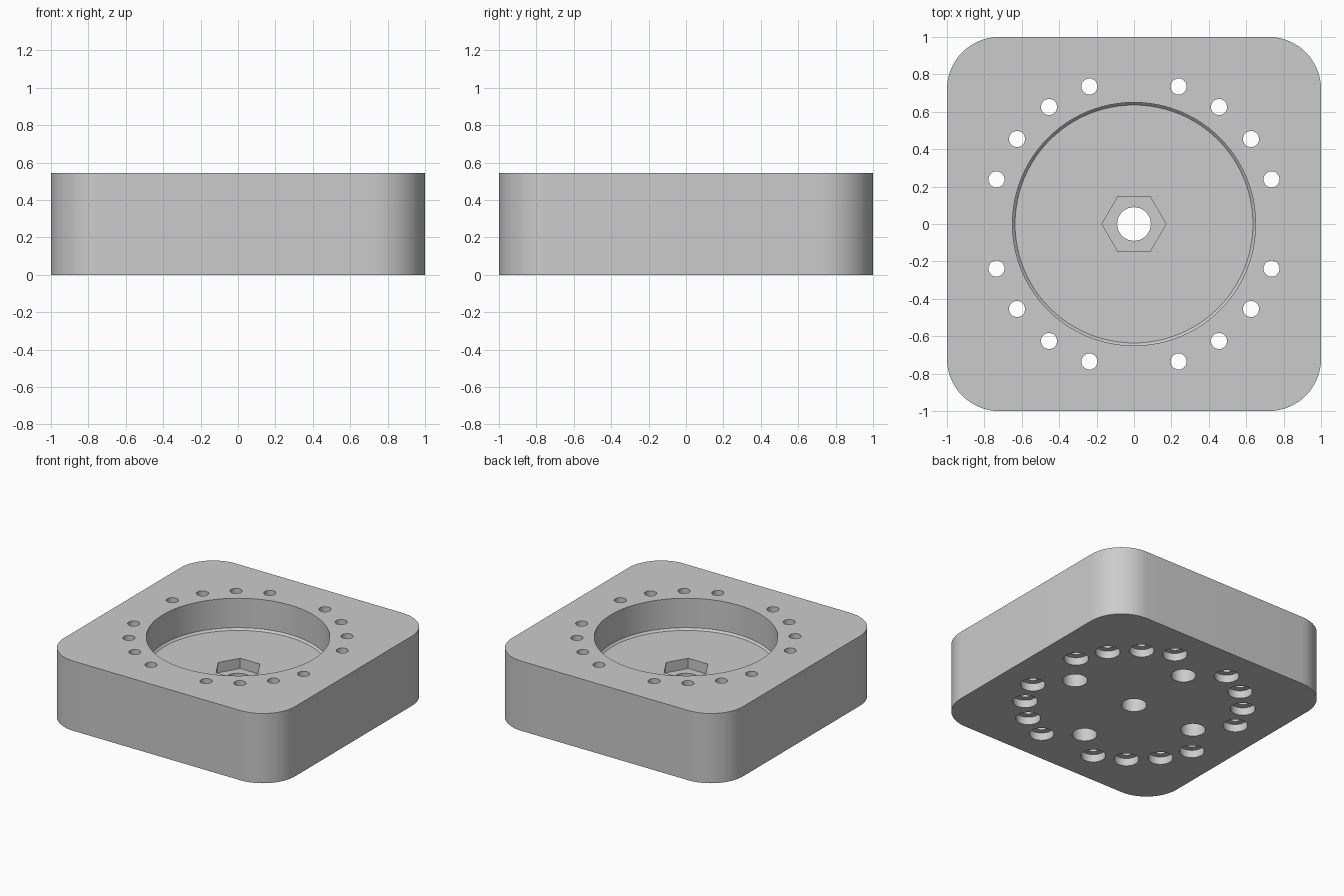
import bpy, bmesh
from math import cos, sin, pi, radians

cube = bpy.data.objects.get("Cube")
if cube:
    bpy.data.objects.remove(cube, do_unlink=True)

HEIGHT = 0.545
CORNER = 0.28
FLOOR = 0.30        # pocket floor
NUT_FLOOR = 0.22    # hexagonal recess floor

grey = bpy.data.materials.new("light_grey")
grey.use_nodes = True
grey.diffuse_color = (0.6, 0.6, 0.6, 1)
grey.node_tree.nodes["Principled BSDF"].inputs["Base Color"].default_value = (0.6, 0.6, 0.6, 1)


def circle(r, z, n, cx=0, cy=0):
    return [(cx + r * cos(2 * pi * i / n), cy + r * sin(2 * pi * i / n), z) for i in range(n)]


def add_stack(bm, loops):
    """Closed solid skinned through a stack of equal-length loops."""
    rings = [[bm.verts.new(p) for p in loop] for loop in loops]
    n = len(rings[0])
    for low, high in zip(rings, rings[1:]):
        for i in range(n):
            j = (i + 1) % n
            bm.faces.new((low[i], low[j], high[j], high[i]))
    bm.faces.new(rings[0][::-1])
    bm.faces.new(rings[-1])


def make_object(name, bm):
    bmesh.ops.recalc_face_normals(bm, faces=bm.faces[:])
    mesh = bpy.data.meshes.new(name)
    bm.to_mesh(mesh)
    bm.free()
    mesh.materials.append(grey)
    obj = bpy.data.objects.new(name, mesh)
    bpy.context.collection.objects.link(obj)
    return obj


def turned(bm, profile, n, cx=0, cy=0):
    add_stack(bm, [circle(r, z, n, cx, cy) for r, z in profile])


# Block with rounded vertical corners
STEPS = 16
outline = []
for k, (sx, sy) in enumerate([(1, 1), (-1, 1), (-1, -1), (1, -1)]):
    for i in range(STEPS + 1):
        a = pi / 2 * (k + i / STEPS)
        outline.append((sx * (1 - CORNER) + CORNER * cos(a),
                        sy * (1 - CORNER) + CORNER * sin(a)))
bm = bmesh.new()
add_stack(bm, [[(x, y, z) for x, y in outline] for z in (0, HEIGHT)])
block = make_object("mounting_block", bm)

cutters = []

# Round pocket with a small chamfer around its floor
bm = bmesh.new()
turned(bm, [(0.636, FLOOR), (0.65, FLOOR + 0.015), (0.65, HEIGHT + 0.1)], 96)
cutters.append(make_object("pocket_cutter", bm))

# Hexagonal recess in the pocket floor
bm = bmesh.new()
turned(bm, [(0.171, NUT_FLOOR), (0.171, FLOOR + 0.1)], 6)
cutters.append(make_object("hex_recess_cutter", bm))

# Centre hole
bm = bmesh.new()
turned(bm, [(0.09, -0.1), (0.09, FLOOR + 0.05)], 40)
cutters.append(make_object("centre_hole_cutter", bm))

# Ring of screw holes, counterbored below, left out on the axes
bm = bmesh.new()
for k in range(20):
    if k % 5:
        a = radians(18 * k)
        turned(bm, [(0.088, -0.1), (0.088, 0.06), (0.043, 0.06), (0.043, HEIGHT + 0.1)],
               32, 0.773 * cos(a), 0.773 * sin(a))
cutters.append(make_object("screw_hole_cutter", bm))

# Four blind holes in the underside
bm = bmesh.new()
for k in range(4):
    a = k * pi / 2
    turned(bm, [(0.088, -0.1), (0.088, NUT_FLOOR)], 32, 0.545 * cos(a), 0.545 * sin(a))
cutters.append(make_object("blind_hole_cutter", bm))

# Cut everything out of the block
bpy.context.view_layer.objects.active = block
for cutter in cutters:
    cutter.hide_render = True
    mod = block.modifiers.new(cutter.name, 'BOOLEAN')
    mod.operation = 'DIFFERENCE'
    mod.solver = 'EXACT'
    mod.object = cutter
    bpy.ops.object.modifier_apply(modifier=mod.name)
    bpy.data.objects.remove(cutter, do_unlink=True)

bpy.ops.object.select_all(action='DESELECT')
block.select_set(True)
bpy.ops.object.shade_smooth_by_angle(angle=radians(30))
